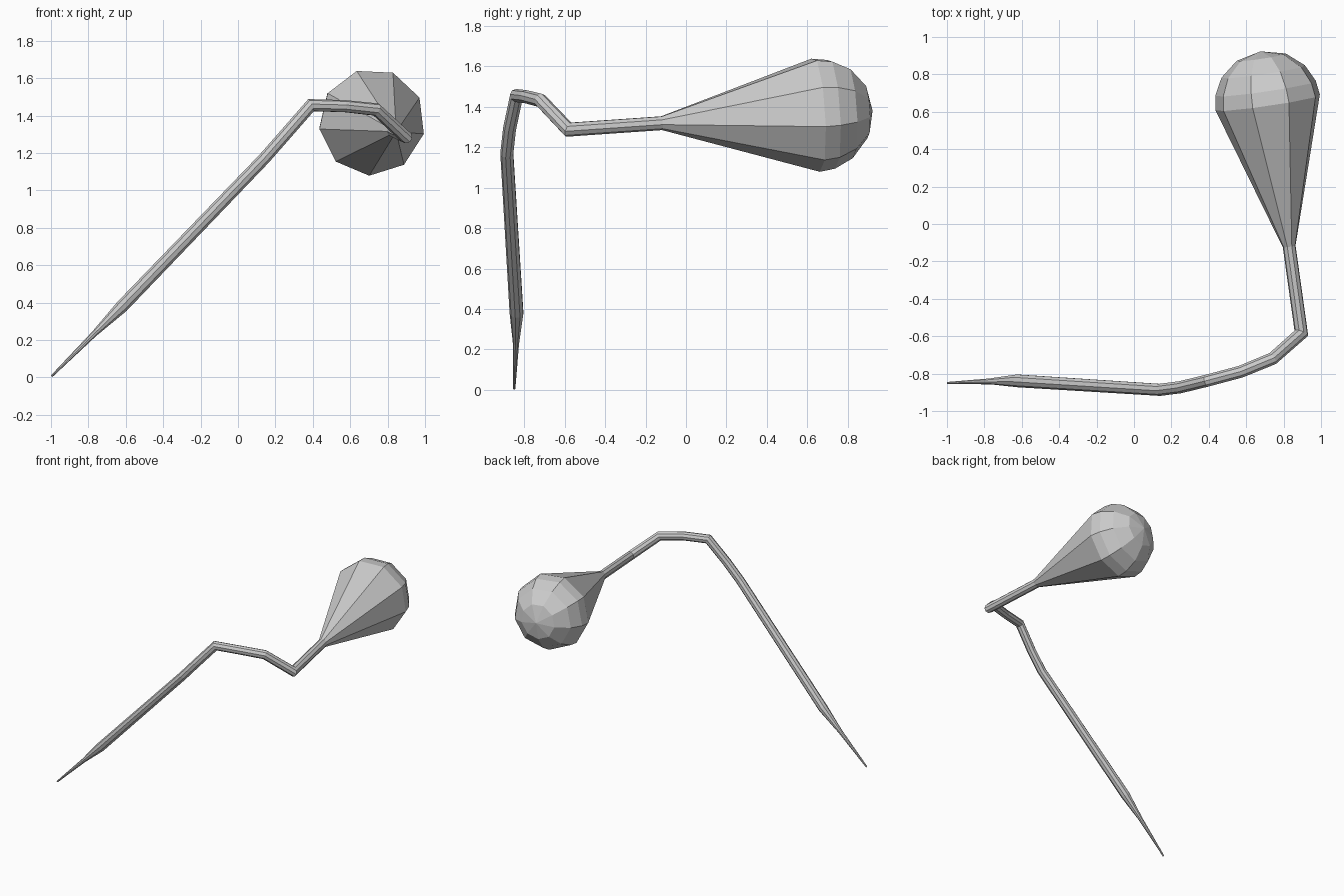
import bpy
import math
from mathutils import Vector

if "Cube" in bpy.data.objects:
    bpy.data.objects.remove(bpy.data.objects["Cube"])

SIDES = 9
neck = Vector((0.83, -0.12, 1.32))
centre = Vector((0.717, 0.648, 1.365))
axis = (centre - neck).normalized()
R = 0.287

# Bulb stations (position, radius): domed cap, then straight taper to the neck
path = [(centre + axis * R * 0.97 * math.sin(math.radians(a)), R * math.cos(math.radians(a)))
        for a in (89.9, 62, 37, 16, 0)]
path.append((neck, 0.035))
split = len(path)

# Bent stem stations, from the neck down to the pointed tip
for x, y, z, r in [(0.895, -0.583, 1.288, 0.035), (0.74, -0.72, 1.432, 0.034),
                   (0.57, -0.79, 1.45, 0.033), (0.39, -0.838, 1.455, 0.033),
                   (0.25, -0.872, 1.295, 0.033), (0.14, -0.886, 1.17, 0.033),
                   (-0.62, -0.838, 0.38, 0.035), (-0.77, -0.841, 0.232, 0.016),
                   (-0.997, -0.85, 0.006, 0.006)]:
    path.append((Vector((x, y, z)), r))


def mitred_rings(path):
    """Rings of points swept along the path, mitred at each bend."""
    tans = [(b[0] - a[0]).normalized() for a, b in zip(path, path[1:])]
    ang = math.radians(-13)
    t = tans[0]
    u = Vector((math.cos(ang), 0, math.sin(ang)))
    u = (u - t * u.dot(t)).normalized()
    rings = []
    for i, (p, r) in enumerate(path):
        t_in = tans[max(i - 1, 0)]
        t_out = tans[min(i, len(tans) - 1)]
        n = t_in + t_out
        v = t_in.cross(u)
        ring = []
        for k in range(SIDES):
            a = math.tau * k / SIDES
            o = (u * math.cos(a) + v * math.sin(a)) * r
            ring.append(p + o - t_in * (o.dot(n) / t_in.dot(n)))
        rings.append(ring)
        u = t_in.rotation_difference(t_out) @ u
    return rings


def loft(name, rings, cap_start, cap_end):
    verts = [p for ring in rings for p in ring]
    faces = []
    for i in range(len(rings) - 1):
        for k in range(SIDES):
            a, b = i * SIDES + k, i * SIDES + (k + 1) % SIDES
            faces.append((a, b, b + SIDES, a + SIDES))
    if cap_start:
        faces.append(tuple(reversed(range(SIDES))))
    if cap_end:
        faces.append(tuple(range(len(verts) - SIDES, len(verts))))
    faces = [tuple(reversed(f)) for f in faces]
    faces = [f[::-1] for f in faces]
    mesh = bpy.data.meshes.new(name)
    mesh.from_pydata(verts, [], faces)
    mesh.update()
    obj = bpy.data.objects.new(name, mesh)
    bpy.context.collection.objects.link(obj)
    return obj


rings = mitred_rings(path)
loft("bulb", rings[:split], True, False)
loft("bent_stem", rings[split - 1:], False, True)
